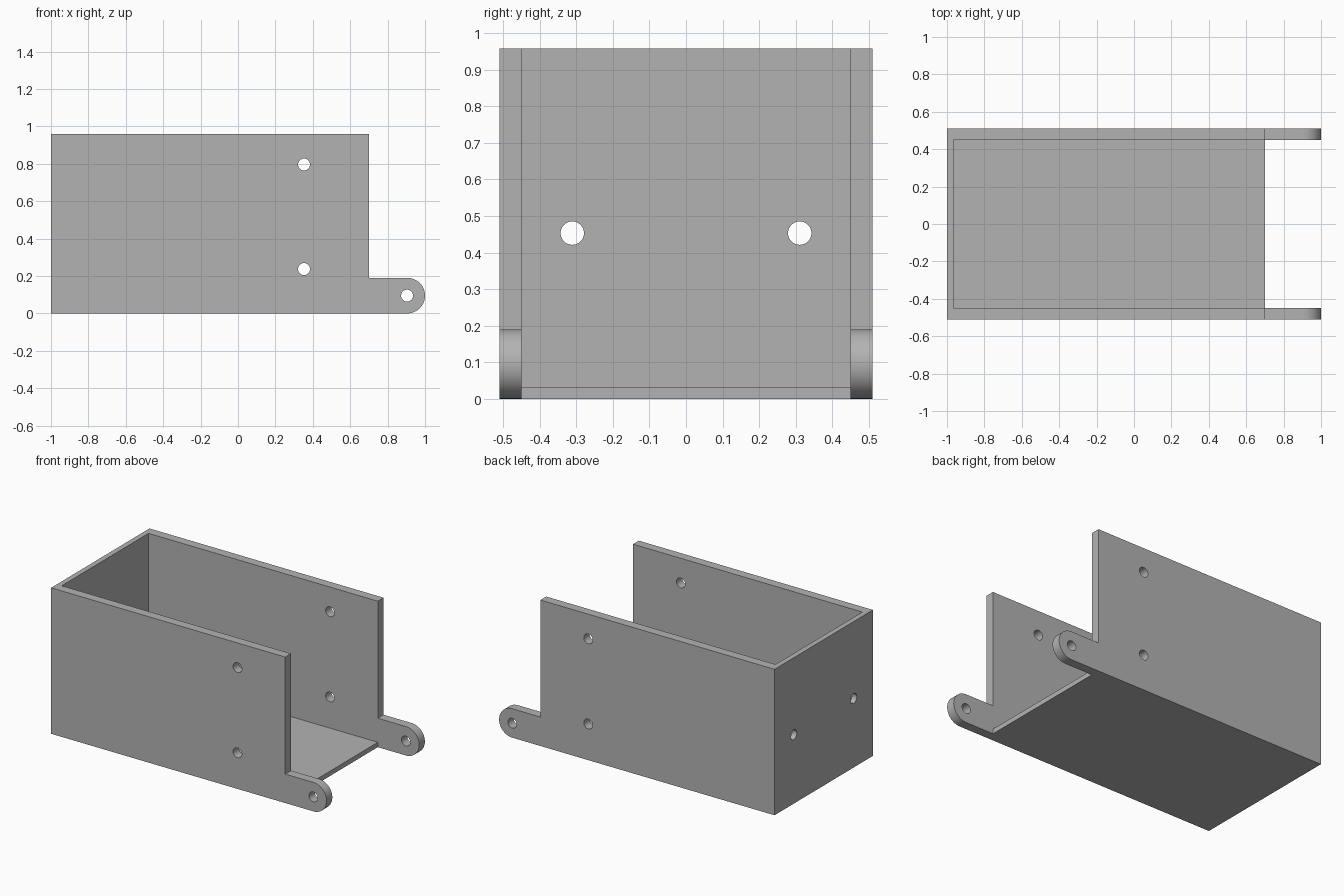
import bpy, bmesh, math
from mathutils import Matrix

cube = bpy.data.objects.get("Cube")
if cube:
    bpy.data.objects.remove(cube, do_unlink=True)

# Main dimensions
HALF_W, INNER_W = 0.51, 0.45
HEIGHT, FLOOR = 0.958, 0.032
BACK, BACK_INNER, FRONT_EDGE = -1.0, -0.965, 0.70
LUG_R, LUG_X = 0.095, 0.905
HOLE_R = 0.032

grey = bpy.data.materials.new("plain grey")
grey.use_nodes = True
colour = (0.45, 0.45, 0.45, 1)
grey.diffuse_color = colour
grey.node_tree.nodes["Principled BSDF"].inputs["Base Color"].default_value = colour


def make_object(name, bm):
    bmesh.ops.recalc_face_normals(bm, faces=bm.faces)
    mesh = bpy.data.meshes.new(name)
    bm.to_mesh(mesh)
    bm.free()
    mesh.materials.append(grey)
    obj = bpy.data.objects.new(name, mesh)
    bpy.context.collection.objects.link(obj)
    return obj


def prism(name, profile, half_width):
    """Extrude an x-z profile across y."""
    bm = bmesh.new()
    face = bm.faces.new([bm.verts.new((x, -half_width, z)) for x, z in profile])
    ext = bmesh.ops.extrude_face_region(bm, geom=[face])["geom"]
    verts = [v for v in ext if isinstance(v, bmesh.types.BMVert)]
    bmesh.ops.translate(bm, verts=verts, vec=(0, 2 * half_width, 0))
    return make_object(name, bm)


def drill(name, centre, axis, depth):
    bm = bmesh.new()
    turn = Matrix.Rotation(math.pi / 2, 4, axis)
    bmesh.ops.create_cone(bm, cap_ends=True, segments=32, radius1=HOLE_R,
                          radius2=HOLE_R, depth=depth,
                          matrix=Matrix.Translation(centre) @ turn)
    return make_object(name, bm)


# Outer solid: side outline with the rounded hinge lug
arc = [(LUG_X + LUG_R * math.cos(a), LUG_R + LUG_R * math.sin(a))
       for a in (math.pi * (i / 24 - 0.5) for i in range(25))]
outline = [(BACK, 0)] + arc + [(FRONT_EDGE, 2 * LUG_R),
                               (FRONT_EDGE, HEIGHT), (BACK, HEIGHT)]
tray = prism("open_tray", outline, HALF_W)

# Cavity above the floor, plus the gap between the lugs
cavity = [(BACK_INNER, FLOOR), (FRONT_EDGE, FLOOR), (FRONT_EDGE, -0.2),
          (1.2, -0.2), (1.2, 1.2), (BACK_INNER, 1.2)]
cutters = [prism("cavity_cutter", cavity, INNER_W)]

# Side wall holes, lug pivots and end wall holes
for x, z in ((0.353, 0.796), (0.353, 0.237), (0.904, LUG_R)):
    cutters.append(drill("side_hole_cutter", (x, 0, z), 'X', 1.4))
for y in (-0.311, 0.311):
    cutters.append(drill("end_hole_cutter", (BACK, y, 0.453), 'Y', 0.3))

for cutter in cutters:
    mod = tray.modifiers.new(cutter.name, 'BOOLEAN')
    mod.operation = 'DIFFERENCE'
    mod.solver = 'EXACT'
    mod.object = cutter

# Bake the cuts and drop the cutters
graph = bpy.context.evaluated_depsgraph_get()
baked = bpy.data.meshes.new_from_object(tray.evaluated_get(graph))
tray.modifiers.clear()
tray.data = baked
for cutter in cutters:
    bpy.data.objects.remove(cutter, do_unlink=True)

# Round lugs and holes smooth, all other edges sharp
bpy.ops.object.select_all(action='DESELECT')
tray.select_set(True)
bpy.context.view_layer.objects.active = tray
bpy.ops.object.shade_smooth_by_angle(angle=math.radians(30))
